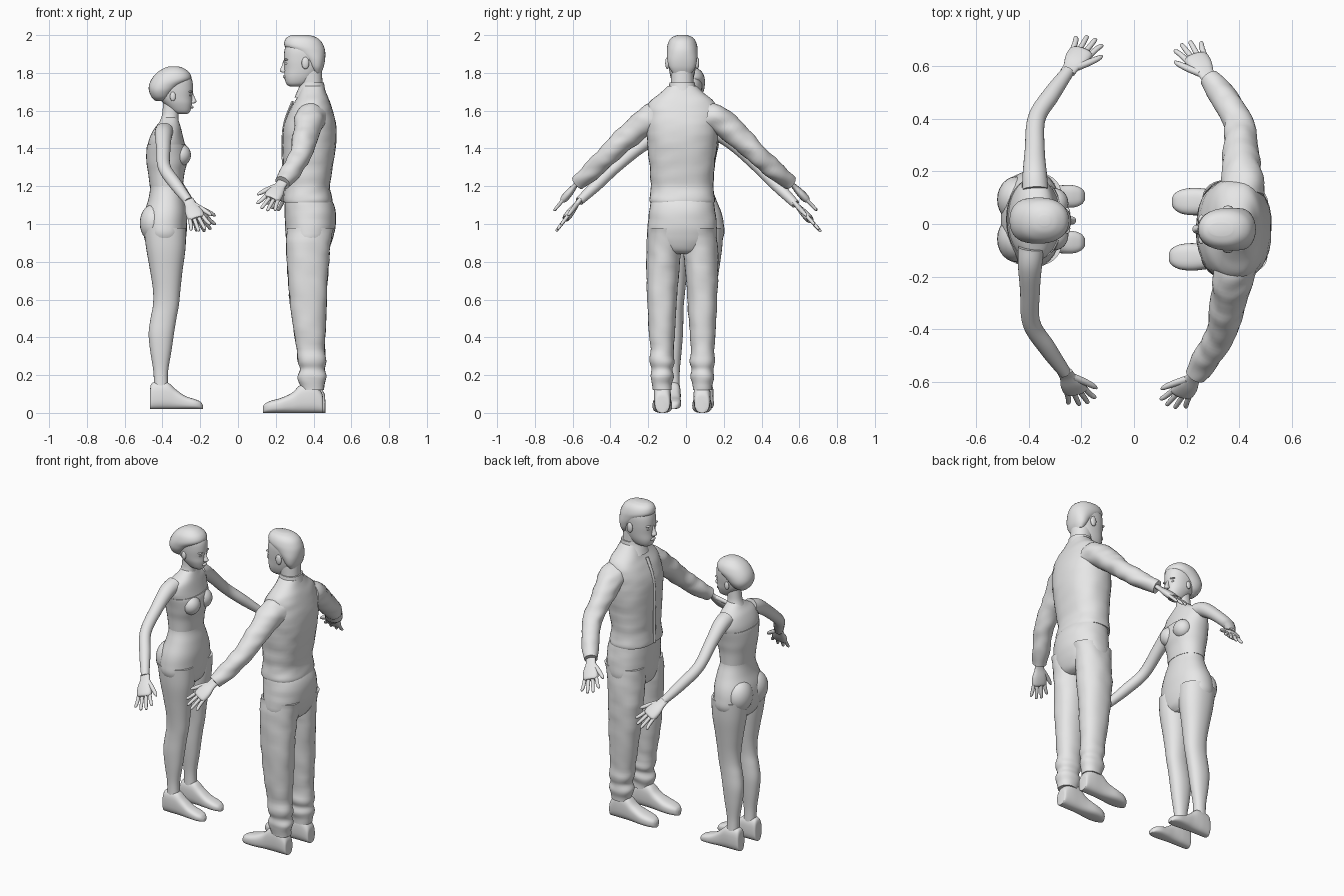
import bpy, bmesh, math
from mathutils import Vector, noise

mat = bpy.data.materials.new("plain_grey")
mat.diffuse_color = (0.8, 0.8, 0.8, 1)


def smooth_rows(rows, steps):
    """Catmull-Rom interpolation of equal-length number tuples."""
    out = []
    for i in range(len(rows) - 1):
        a, b, c, d = rows[max(i - 1, 0)], rows[i], rows[i + 1], rows[min(i + 2, len(rows) - 1)]
        for k in range(steps):
            t = k / steps
            out.append([0.5 * (2 * q + (r - p) * t + (2 * p - 5 * q + 4 * r - s) * t * t
                               + (3 * q - p - 3 * r + s) * t ** 3) for p, q, r, s in zip(a, b, c, d)])
    return out + [list(rows[-1])]


def skin(name, strands, power=2.0, n=28, folds=0.0):
    """Skin strands of rings; each ring is centre, u radius vector, v radius vector."""
    bm = bmesh.new()
    for rings in strands:
        loops = []
        for c, u, v in rings:
            loop = []
            for k in range(n):
                a = 2 * math.pi * k / n
                ca, sa = math.cos(a), math.sin(a)
                p = u * math.copysign(abs(ca) ** (2 / power), ca) + v * math.copysign(abs(sa) ** (2 / power), sa)
                if folds:
                    q = c + p
                    p = p * (1 + folds * noise.noise(Vector((q.x * 12, q.y * 12, q.z * 22))))
                loop.append(bm.verts.new(c + p))
            loops.append(loop)
        for A, B in zip(loops, loops[1:]):
            for k in range(n):
                bm.faces.new((A[k], A[(k + 1) % n], B[(k + 1) % n], B[k]))
        bm.faces.new(loops[0][::-1])
        bm.faces.new(loops[-1])
    bmesh.ops.recalc_face_normals(bm, faces=bm.faces[:])
    return finish(name, bm)


def finish(name, bm):
    me = bpy.data.meshes.new(name)
    bm.to_mesh(me)
    bm.free()
    me.materials.append(mat)
    for p in me.polygons:
        p.use_smooth = True
    me.set_sharp_from_angle(angle=math.radians(50))
    ob = bpy.data.objects.new(name, me)
    bpy.context.collection.objects.link(ob)
    return ob


def slices(name, rows, axis="z", power=2.2, folds=0.0, yc=0.0):
    """Rows are (position on axis, low, high, half width in y[, y offset])."""
    rings = []
    for r in smooth_rows(rows, 5):
        t, lo, hi, hy = r[:4]
        y = yc + (r[4] if len(r) > 4 else 0)
        m, h = (lo + hi) / 2, abs(hi - lo) / 2
        if axis == "z":
            rings.append((Vector((m, y, t)), Vector((h, 0, 0)), Vector((0, hy, 0))))
        else:
            rings.append((Vector((t, y, m)), Vector((0, 0, h)), Vector((0, hy, 0))))
    return skin(name, [rings], power, 32, folds)


def tube_rings(rows, wide, flat=1.0, steps=5):
    """Rows are (x, y, z, radius); wide is the direction of the full radius."""
    pts = smooth_rows(rows, steps)
    rings = []
    for i, r in enumerate(pts):
        t = (Vector(pts[min(i + 1, len(pts) - 1)][:3]) - Vector(pts[max(i - 1, 0)][:3])).normalized()
        u = (wide - t * wide.dot(t)).normalized()
        rings.append((Vector(r[:3]), u * r[3], t.cross(u) * r[3] * flat))
    return rings


def ball(name, c, r):
    bm = bmesh.new()
    bmesh.ops.create_uvsphere(bm, u_segments=24, v_segments=14, radius=1)
    for v in bm.verts:
        v.co = Vector(c) + Vector((v.co.x * r[0], v.co.y * r[1], v.co.z * r[2]))
    return finish(name, bm)


def hand(name, wrist, tip, facing):
    wrist, tip = Vector(wrist), Vector(tip)
    d = tip - wrist
    L = d.length
    d.normalize()
    w = Vector((facing, 0, 0))
    w = (w - d * w.dot(d)).normalized()
    at = lambda f, s, r: tuple(wrist + d * L * f + w * L * s) + (r * L,)
    skin(name + "_palm", [tube_rings([at(-.12, 0, .15), at(.05, 0, .16), at(.28, 0, .23),
                                      at(.5, 0, .24), at(.57, 0, .18)], w, .45)], 2.4, 20)
    fingers = []
    for i in (-1.5, -.5, .5, 1.5):
        end = 1.0 - .05 * i * i
        fingers.append(tube_rings([at(.45, i * .115, .058), at(.72, i * .15, .054),
                                   at(end - .04, i * .18, .045), at(end, i * .185, .02)], w, .9, 3))
    fingers.append(tube_rings([at(.1, .1, .08), at(.32, .26, .07), at(.52, .38, .052), at(.6, .41, .02)], w, .9, 3))
    skin(name + "_fingers", fingers, 2.0, 10)


def face(who, x, y, z, f, s):
    """Nose, lips, brows, eyes and ears; f is the facing sign, s the size."""
    slices(who + "_nose", [(z - .022 * s, x - .012 * f, x + .012 * f, .013 * s),
                           (z - .012 * s, x - .015 * f, x + .022 * f, .016 * s),
                           (z + .01 * s, x - .015 * f, x + .013 * f, .01 * s),
                           (z + .04 * s, x - .015 * f, x + .003 * f, .008 * s)], yc=y)
    ball(who + "_lips", (x - .003 * f, y, z - .043 * s), (.009, .022 * s, .009 * s))
    for side, m in (("left", -1), ("right", 1)):
        ball(f"{who}_{side}_brow", (x - .012 * f, y + m * .031 * s, z + .043 * s), (.012, .022 * s, .006 * s))
        ball(f"{who}_{side}_eye", (x - .015 * f, y + m * .03 * s, z + .024 * s), (.01, .013 * s, .007 * s))


# ---------------- man, facing -x ----------------
Y = -.02
slices("man_vest", [(1.115, .24, .497, .172), (1.135, .238, .498, .174), (1.2, .243, .487, .166),
                    (1.3, .24, .502, .172), (1.42, .236, .52, .185), (1.52, .243, .52, .192),
                    (1.6, .272, .502, .19), (1.65, .3, .485, .168), (1.69, .32, .468, .12),
                    (1.73, .335, .455, .078)], yc=Y, power=2.35, folds=.03)
skin("man_vest_front_edge", [tube_rings([(.236, Y, 1.12, .01), (.238, Y, 1.3, .01), (.236, Y, 1.45, .01),
                                         (.25, Y, 1.55, .01), (.29, Y, 1.65, .012)], Vector((0, 1, 0)), .6)], 2, 10)
slices("man_collar", [(1.67, .3, .47, .09), (1.7, .312, .464, .077), (1.73, .325, .458, .07),
                      (1.75, .33, .455, .067)], yc=Y)
slices("man_neck", [(1.66, .335, .45, .062), (1.74, .33, .447, .06), (1.81, .31, .445, .06)], yc=Y)
slices("man_head", [(1.727, .275, .34, .025), (1.742, .256, .375, .046), (1.775, .246, .41, .061),
                    (1.82, .246, .44, .07), (1.87, .243, .452, .076), (1.92, .246, .455, .077),
                    (1.96, .26, .44, .066), (1.985, .29, .41, .04)], yc=Y, power=2.3)
slices("man_hair", [(1.8, .4, .44, .05), (1.83, .375, .453, .07), (1.87, .345, .461, .079),
                    (1.91, .29, .462, .081), (1.94, .248, .455, .08), (1.97, .247, .438, .07),
                    (1.99, .262, .41, .052), (2.0, .285, .375, .025)], yc=Y)
face("man", .244, Y, 1.825, -1, 1.05)

# trousers
slices("man_trouser_seat", [(1.15, .25, .485, .162), (1.08, .246, .515, .174), (1.0, .25, .517, .184),
                            (.92, .255, .502, .184), (.86, .275, .475, .14), (.84, .31, .44, .08)],
       yc=Y, folds=.02)
for side, m in (("left", -1), ("right", 1)):
    slices(f"man_{side}_trouser_leg",
           [(.98, .258, .505, .085, m * .095), (.87, .255, .487, .091, m * .097), (.7, .266, .475, .084, m * .105),
            (.5, .286, .466, .074, m * .107), (.34, .31, .46, .062, m * .107), (.27, .316, .468, .066, m * .107),
            (.23, .328, .458, .056, m * .107), (.19, .316, .467, .062, m * .107), (.15, .33, .458, .053, m * .107),
            (.12, .335, .455, .05, m * .107)], yc=Y, folds=.07)
    fx = -.006 if m < 0 else .006
    slices(f"man_{side}_shoe",
           [(x + fx, 0, z, w) for x, z, w in ((.456, .07, .028), (.448, .11, .039), (.4, .16, .045),
            (.34, .15, .045), (.29, .105, .046), (.23, .078, .052), (.18, .064, .047), (.15, .05, .032),
            (.139, .035, .015))], "x", 2.7, yc=Y + m * .105)
    ball(f"man_{side}_ear", (.357, Y + m * .079, 1.852), (.02, .011, .032))

# ---------------- woman, facing +x ----------------
V = .018
slices("woman_torso", [(1.565, -.4, -.32, .042), (1.535, -.42, -.31, .085), (1.5, -.447, -.3, .142),
                       (1.45, -.47, -.288, .158), (1.4, -.48, -.276, .148), (1.36, -.482, -.272, .138),
                       (1.32, -.48, -.276, .131), (1.27, -.473, -.287, .122), (1.2, -.465, -.294, .119),
                       (1.13, -.475, -.28, .142), (1.06, -.497, -.27, .17), (1.0, -.506, -.27, .182),
                       (.94, -.5, -.273, .183), (.88, -.48, -.285, .145), (.85, -.45, -.31, .07)], yc=V)
slices("woman_bodice", [(1.2, -.467, -.292, .121), (1.27, -.476, -.283, .126), (1.32, -.484, -.27, .136),
                        (1.36, -.486, -.266, .143), (1.4, -.484, -.27, .152), (1.42, -.481, -.276, .156)], yc=V)
slices("woman_neck", [(1.52, -.425, -.315, .06), (1.57, -.404, -.316, .042), (1.62, -.398, -.31, .039),
                      (1.67, -.4, -.3, .04)], yc=V)
slices("woman_head", [(1.583, -.32, -.268, .018), (1.597, -.35, -.253, .036), (1.635, -.39, -.244, .055),
                      (1.67, -.42, -.243, .064), (1.72, -.44, -.238, .071), (1.77, -.43, -.246, .07),
                      (1.81, -.4, -.28, .05)], yc=V - .005)
slices("woman_hair", [(1.65, -.435, -.385, .03), (1.67, -.456, -.36, .06), (1.7, -.47, -.335, .079),
                      (1.73, -.472, -.3, .086), (1.765, -.459, -.25, .087), (1.8, -.43, -.256, .075),
                      (1.825, -.392, -.288, .048), (1.835, -.36, -.32, .02)], yc=V - .005)
face("woman", -.242, V - .005, 1.66, 1, .95)

for side, m in (("right", -1), ("left", 1)):
    ball(f"woman_{side}_bust", (-.302, V + m * .06, 1.365), (.053, .058, .058))
    ball(f"woman_{side}_seat", (-.447, V + m * .075, 1.005), (.073, .088, .1))
    slices(f"woman_{side}_leg",
           [(.98, -.5, -.275, .09, m * .09), (.87, -.486, -.278, .086, m * .087), (.75, -.465, -.294, .072, m * .084),
            (.65, -.45, -.305, .06, m * .082), (.57, -.45, -.313, .052, m * .082), (.5, -.463, -.326, .05, m * .082),
            (.42, -.473, -.339, .049, m * .083), (.33, -.465, -.352, .043, m * .084),
            (.22, -.448, -.37, .034, m * .085), (.14, -.445, -.37, .035, m * .086)], yc=V)
    slices(f"woman_{side}_shoe",
           [(x, .02, z, w) for x, z, w in ((-.466, .1, .025), (-.458, .155, .036), (-.41, .165, .041),
            (-.37, .16, .041), (-.33, .125, .04), (-.28, .09, .042), (-.23, .073, .042), (-.2, .06, .031),
            (-.186, .042, .014))], "x", 2.7, yc=V + m * .087)
    ball(f"woman_{side}_ear", (-.345, V - .005 + m * .068, 1.675), (.015, .009, .025))

# ---------------- arms and hands ----------------
X = Vector((1, 0, 0))
arms = {
    "man_left": ([(.39, -.15, 1.565, .085), (.375, -.21, 1.545, .078), (.355, -.31, 1.46, .066),
                  (.33, -.42, 1.36, .057), (.28, -.5, 1.28, .052), (.235, -.572, 1.218, .041)],
                 (.225, -.585, 1.205), (.138, -.695, 1.075), -1),
    "man_right": ([(.41, .11, 1.565, .085), (.41, .18, 1.545, .078), (.405, .28, 1.46, .066),
                   (.395, .385, 1.36, .057), (.345, .475, 1.28, .052), (.288, .552, 1.218, .041)],
                  (.277, .567, 1.205), (.195, .69, 1.075), -1),
    "woman_right": ([(-.39, -.09, 1.49, .05), (-.395, -.155, 1.47, .046), (-.395, -.25, 1.405, .038),
                     (-.39, -.375, 1.3, .034), (-.33, -.47, 1.21, .033), (-.262, -.565, 1.12, .024)],
                    (-.255, -.575, 1.11), (-.19, -.685, .965), 1),
    "woman_left": ([(-.375, .13, 1.49, .05), (-.377, .192, 1.47, .046), (-.377, .28, 1.4, .038),
                    (-.37, .4, 1.285, .034), (-.315, .49, 1.195, .033), (-.25, .58, 1.105, .024)],
                   (-.243, .59, 1.095), (-.16, .71, .965), 1),
}
for who, (rows, wrist, tip, facing) in arms.items():
    man = who.startswith("man")
    skin(who + ("_sleeve" if man else "_arm"), [tube_rings(rows, X, .95, 8)], 2.0, 28, .14 if man else 0)
    hand(who + "_hand", wrist, tip, facing)
